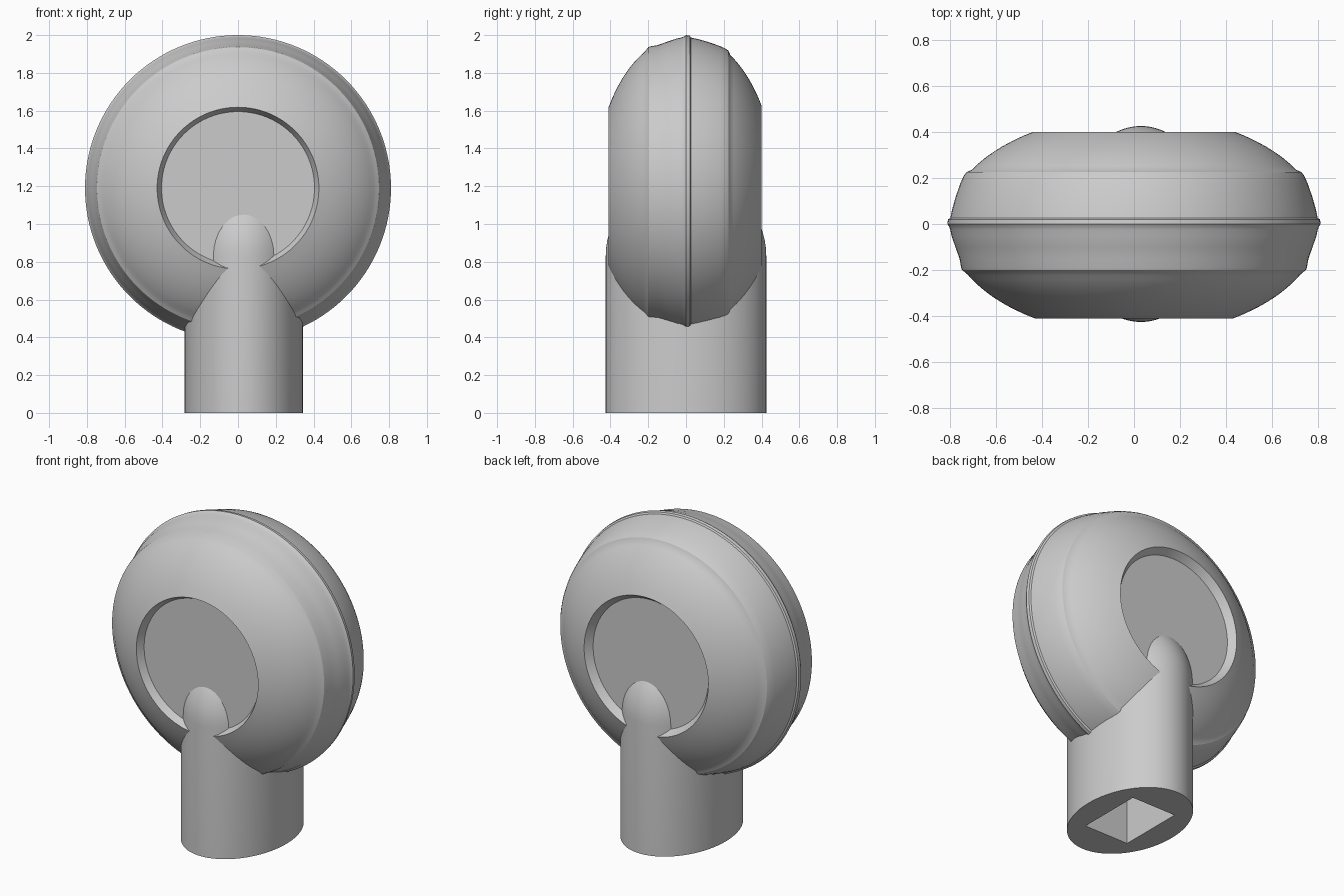
import bpy
import bmesh
from math import sin, cos, pi, sqrt, radians

cube = bpy.data.objects.get("Cube")
if cube:
    bpy.data.objects.remove(cube, do_unlink=True)

# Single plain grey
grey = bpy.data.materials.new("plain_grey")
grey.use_nodes = True
colour = (0.6, 0.6, 0.6, 1)
grey.diffuse_color = colour
grey.node_tree.nodes["Principled BSDF"].inputs["Base Color"].default_value = colour


def loft(name, rings):
    """Skin a stack of equal-length point rings and cap both ends."""
    bm = bmesh.new()
    loops = [[bm.verts.new(p) for p in ring] for ring in rings]
    for a, b in zip(loops, loops[1:]):
        for i in range(len(a)):
            j = (i + 1) % len(a)
            bm.faces.new((a[i], a[j], b[j], b[i]))
    bm.faces.new(loops[0])
    bm.faces.new(loops[-1])
    bmesh.ops.recalc_face_normals(bm, faces=bm.faces)
    mesh = bpy.data.meshes.new(name)
    bm.to_mesh(mesh)
    bm.free()
    mesh.materials.append(grey)
    obj = bpy.data.objects.new(name, mesh)
    bpy.context.collection.objects.link(obj)
    bpy.ops.object.select_all(action="DESELECT")
    obj.select_set(True)
    bpy.context.view_layer.objects.active = obj
    bpy.ops.object.shade_smooth_by_angle(angle=radians(30))
    return obj


# Wheel: recessed centre, bulging cheeks, stepped tread with a central ridge
RADIUS, CENTRE_Z = 0.81, 1.19


def cheek(y_start, y_end, half_depth, steps=10):
    ys = [y_start + (y_end - y_start) * i / steps for i in range(steps + 1)]
    return [(y, RADIUS * sqrt(1 - (y / half_depth) ** 2)) for y in ys]


tread = [(-0.212, 0.73), (-0.2, 0.746), (-0.19, 0.75), (-0.15, 0.757),
         (-0.1, 0.775), (-0.05, 0.792), (-0.025, 0.797), (-0.01, 0.803),
         (0, 0.81), (0.02, 0.807), (0.026, 0.797), (0.06, 0.79),
         (0.12, 0.773), (0.18, 0.752), (0.21, 0.738), (0.225, 0.727)]
profile = ([(-0.365, 0.405)] + cheek(-0.41, -0.222, 0.483) + tread
           + cheek(0.235, 0.4, 0.475) + [(0.355, 0.405)])


def wheel_ring(y, r, count=128):
    return [(r * cos(2 * pi * i / count), y, CENTRE_Z + r * sin(2 * pi * i / count))
            for i in range(count)]


loft("wheel", [wheel_ring(y, r) for y, r in profile])

# Oval post: domed top, four-sided socket in the underside
HALF_X, HALF_Y, OFFSET_X = 0.313, 0.425, 0.03
DOME_Z, DOME_H = 0.83, 0.43


def post_ring(scale, z, square=False, count=96):
    ring = []
    for i in range(count):
        c, s = cos(2 * pi * i / count), sin(2 * pi * i / count)
        k = scale / max(abs(c), abs(s)) if square else scale
        ring.append((OFFSET_X + HALF_X * k * c, HALF_Y * k * s, z))
    return ring


rings = [post_ring(0.5, 0.4, True), post_ring(0.5, 0, True), post_ring(1, 0)]
for i in range(16):
    t = pi / 2 * i / 16
    rings.append(post_ring(cos(t), DOME_Z + DOME_H * sin(t)))
loft("post", rings)
